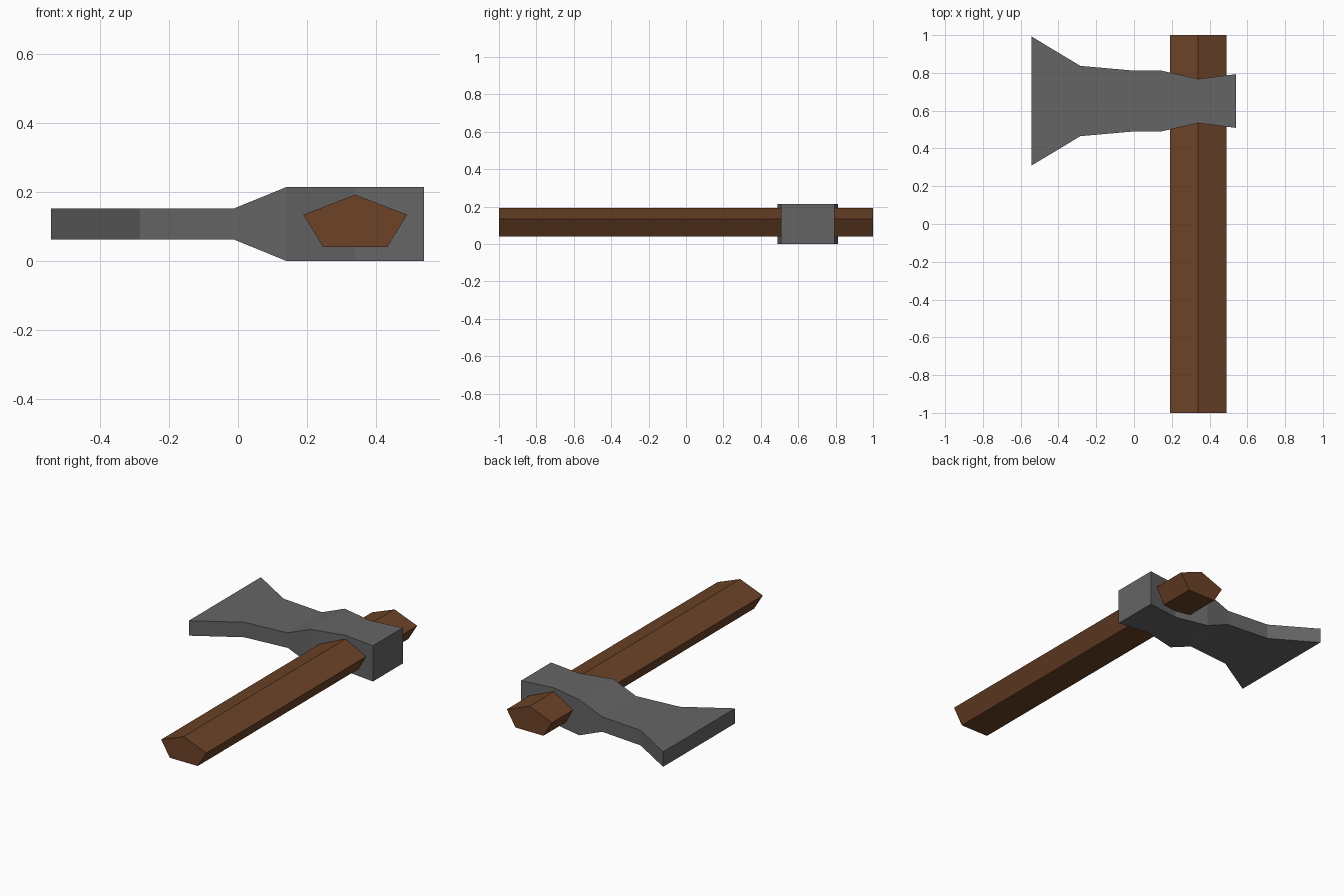
import bpy
import bmesh
from math import sin, cos, tau

if "Cube" in bpy.data.objects:
    bpy.data.objects.remove(bpy.data.objects["Cube"])


def loft(name, rings, colour):
    """Skin a row of equal-sized closed rings and cap both ends."""
    bm = bmesh.new()
    loops = [[bm.verts.new(p) for p in ring] for ring in rings]
    n = len(loops[0])
    for a, b in zip(loops, loops[1:]):
        for i in range(n):
            j = (i + 1) % n
            bm.faces.new((a[i], a[j], b[j], b[i]))
    bm.faces.new(loops[0])
    bm.faces.new(loops[-1])
    bmesh.ops.recalc_face_normals(bm, faces=bm.faces)
    mesh = bpy.data.meshes.new(name)
    bm.to_mesh(mesh)
    bm.free()
    mat = bpy.data.materials.new(name + "_material")
    mat.diffuse_color = (*colour, 1)
    mat.use_nodes = True
    mat.node_tree.nodes["Principled BSDF"].inputs["Base Color"].default_value = mat.diffuse_color
    mesh.materials.append(mat)
    obj = bpy.data.objects.new(name, mesh)
    bpy.context.collection.objects.link(obj)
    return obj


# Handle: flattened five-sided bar along y
def pentagon(y):
    return [(0.34 + 0.158 * sin(tau * k / 5), y, 0.108 + 0.084 * cos(tau * k / 5))
            for k in range(5)]


loft("handle", [pentagon(-1), pentagon(1)], (0.15, 0.055, 0.02))

# Axe head: rectangular sections from cutting edge to poll
# (x, half width in y, half thickness in z)
sections = [
    (-0.543, 0.342, 0.045),
    (-0.284, 0.186, 0.045),
    (-0.012, 0.162, 0.045),
    (0.14, 0.162, 0.107),
    (0.34, 0.117, 0.107),
    (0.54, 0.142, 0.107),
]
corners = [(-1, -1), (1, -1), (1, 1), (-1, 1)]
rings = [[(x, 0.651 + sy * w, 0.107 + sz * t) for sy, sz in corners]
         for x, w, t in sections]
loft("axe_head", rings, (0.13, 0.13, 0.13))
